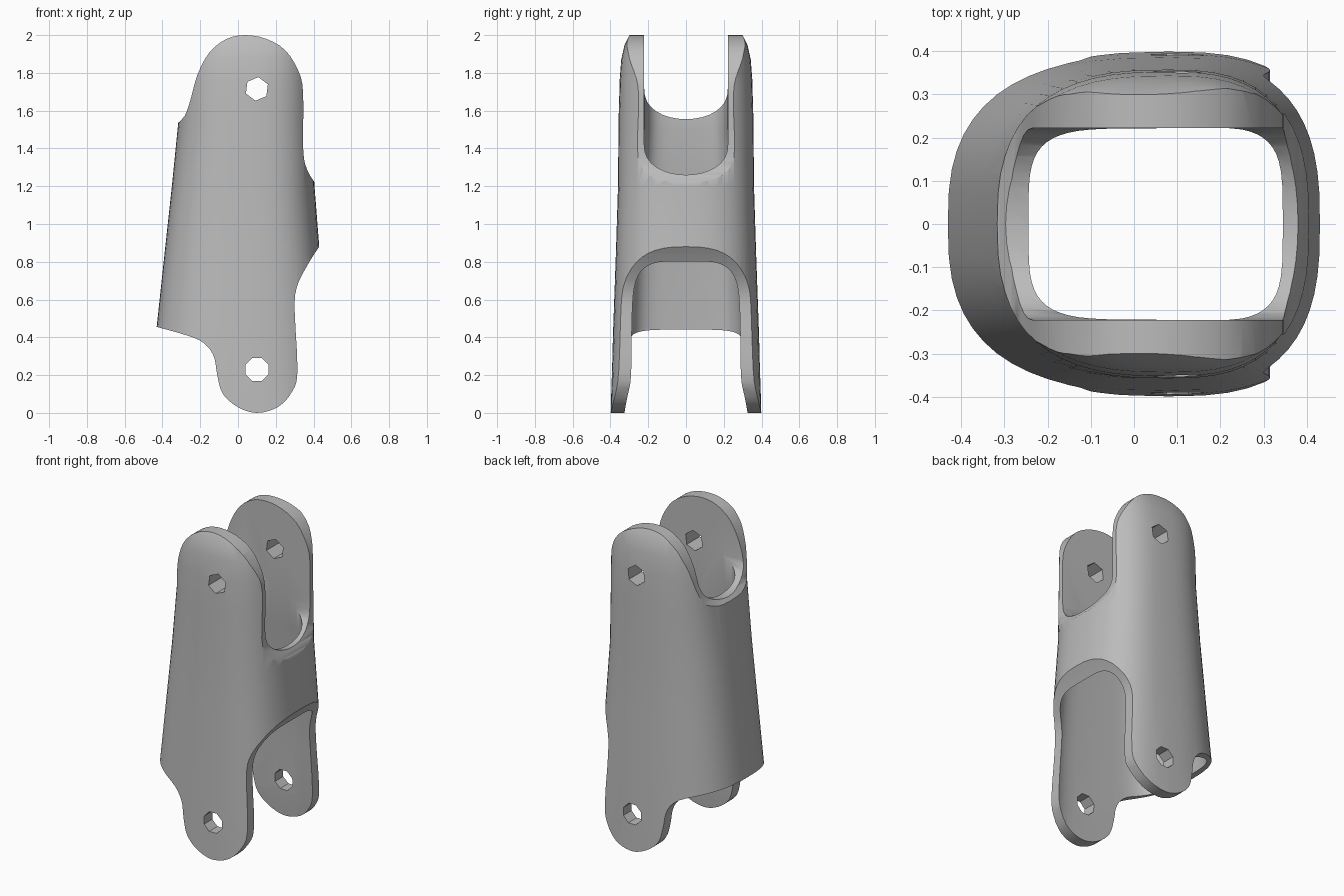
import bpy, bmesh, math
from mathutils import Vector

cube = bpy.data.objects.get("Cube")
if cube:
    bpy.data.objects.remove(cube, do_unlink=True)

grey = bpy.data.materials.new("plain grey")
grey.use_nodes = True
grey.diffuse_color = (0.5, 0.5, 0.5, 1)
grey.node_tree.nodes["Principled BSDF"].inputs["Base Color"].default_value = (0.5, 0.5, 0.5, 1)


def loft(name, rings):
    """Skin equal-length closed rings into a capped solid."""
    bm = bmesh.new()
    rows = [[bm.verts.new(p) for p in ring] for ring in rings]
    n = len(rows[0])
    for a, b in zip(rows, rows[1:]):
        for i in range(n):
            j = (i + 1) % n
            bm.faces.new((a[i], a[j], b[j], b[i]))
    bm.faces.new(rows[0])
    bm.faces.new(rows[-1])
    bmesh.ops.recalc_face_normals(bm, faces=bm.faces)
    mesh = bpy.data.meshes.new(name)
    bm.to_mesh(mesh)
    bm.free()
    mesh.materials.append(grey)
    ob = bpy.data.objects.new(name, mesh)
    bpy.context.collection.objects.link(ob)
    return ob


def oval(z, left, right, half, centre, power, count=56):
    """Rounded-box ring with its own left and right reach."""
    ring = []
    for i in range(count):
        a = 2 * math.pi * i / count
        c, s = math.cos(a), math.sin(a)
        reach = right - centre if c > 0 else centre - left
        x = centre + math.copysign(abs(c) ** (2 / power), c) * reach
        ring.append((x, math.copysign(abs(s) ** (2 / power), s) * half, z))
    return ring


def smooth_loop(points, steps=3):
    """Closed Catmull-Rom curve through the points."""
    pts = [Vector(p) for p in points]
    out = []
    for i in range(len(pts)):
        a, b, c, d = (pts[(i + k) % len(pts)] for k in (-1, 0, 1, 2))
        for k in range(steps):
            t = k / steps
            out.append(0.5 * (2 * b + (c - a) * t + (2 * a - 5 * b + 4 * c - d) * t * t
                              + (3 * b - a - 3 * c + d) * t ** 3))
    return out


# Outer skin: height, left, right, half depth
skin = [(-0.05, -0.49, 0.5, 0.4), (0.2, -0.46, 0.49, 0.393), (0.46, -0.43, 0.46, 0.385),
        (0.88, -0.385, 0.43, 0.37), (1.2, -0.35, 0.405, 0.36), (1.55, -0.315, 0.4, 0.357),
        (1.75, -0.315, 0.4, 0.352), (1.87, -0.31, 0.4, 0.343), (1.95, -0.3, 0.4, 0.325),
        (2.03, -0.28, 0.38, 0.285)]
shell = loft("forked_sleeve", [oval(*s, 0.08, 2.7) for s in skin])

# Hollow core
core = [(-0.1, -0.42, 0.42, 0.335), (0.15, -0.405, 0.41, 0.312), (0.46, -0.375, 0.4, 0.305),
        (0.88, -0.33, 0.375, 0.29), (1.25, -0.28, 0.345, 0.24), (1.5, -0.245, 0.33, 0.221),
        (2.2, -0.235, 0.33, 0.221)]
hollow = loft("hollow_cutter", [oval(*s, 0.05, 4.5) for s in core])

# Side outline that shapes the upper and lower fork arms
outline = smooth_loop([
    (-0.55, 0.48), (-0.6, 0.9), (-0.5, 1.4), (-0.31, 1.54), (-0.26, 1.63), (-0.215, 1.79),
    (-0.15, 1.91), (-0.06, 1.98), (0.04, 2.0), (0.15, 1.98), (0.25, 1.92), (0.32, 1.81),
    (0.345, 1.69), (0.345, 1.4), (0.365, 1.29), (0.42, 1.2), (0.5, 1.1), (0.5, 0.96),
    (0.43, 0.88), (0.355, 0.76), (0.31, 0.66), (0.3, 0.54), (0.315, 0.22), (0.285, 0.11),
    (0.21, 0.03), (0.1, 0.0), (0.0, 0.03), (-0.08, 0.1), (-0.11, 0.2), (-0.125, 0.29),
    (-0.165, 0.355), (-0.24, 0.4), (-0.43, 0.455)])
profile = loft("outline_cutter", [[(p.x, y, p.y) for p in outline] for y in (-0.6, 0.6)])


# Rounded slot between the upper arms, deeper on the left
def slot_ring(x, bottom, half=0.222, rise=0.17, steps=16):
    ring = [(x, half, 2.3), (x, -half, 2.3)]
    for i in range(steps + 1):
        a = math.pi * i / steps
        s = math.sin(a) ** 0.8 if 0 < i < steps else 0
        ring.append((x, -half * math.cos(a), bottom + rise * (1 - s)))
    return ring


slot = loft("slot_cutter", [slot_ring(x, b) for x, b in
                            ((-0.7, 1.555), (-0.1, 1.555), (0.1, 1.26), (0.7, 1.26))])


# Pivot holes through both arms
def pin(name, x, z, radius, sides):
    ring = [(x + radius * math.cos(2 * math.pi * i / sides + 0.4),
             z + radius * math.sin(2 * math.pi * i / sides + 0.4)) for i in range(sides)]
    return loft(name, [[(a, y, b) for a, b in ring] for y in (-0.6, 0.6)])


upper = pin("upper_hole_cutter", 0.1, 1.715, 0.063, 6)
lower = pin("lower_hole_cutter", 0.1, 0.23, 0.066, 8)

for cutter, mode in ((profile, "INTERSECT"), (hollow, "DIFFERENCE"), (slot, "DIFFERENCE"),
                     (upper, "DIFFERENCE"), (lower, "DIFFERENCE")):
    mod = shell.modifiers.new(cutter.name, "BOOLEAN")
    mod.operation = mode
    mod.solver = "EXACT"
    mod.object = cutter

# Bake the cuts, then remove the cutters
bpy.context.view_layer.update()
baked = bpy.data.meshes.new_from_object(shell.evaluated_get(bpy.context.evaluated_depsgraph_get()))
shell.modifiers.clear()
shell.data = baked
for cutter in (profile, hollow, slot, upper, lower):
    bpy.data.objects.remove(cutter, do_unlink=True)

for ob in bpy.context.selected_objects:
    ob.select_set(False)
shell.select_set(True)
bpy.context.view_layer.objects.active = shell
bpy.ops.object.shade_smooth_by_angle(angle=math.radians(35))
